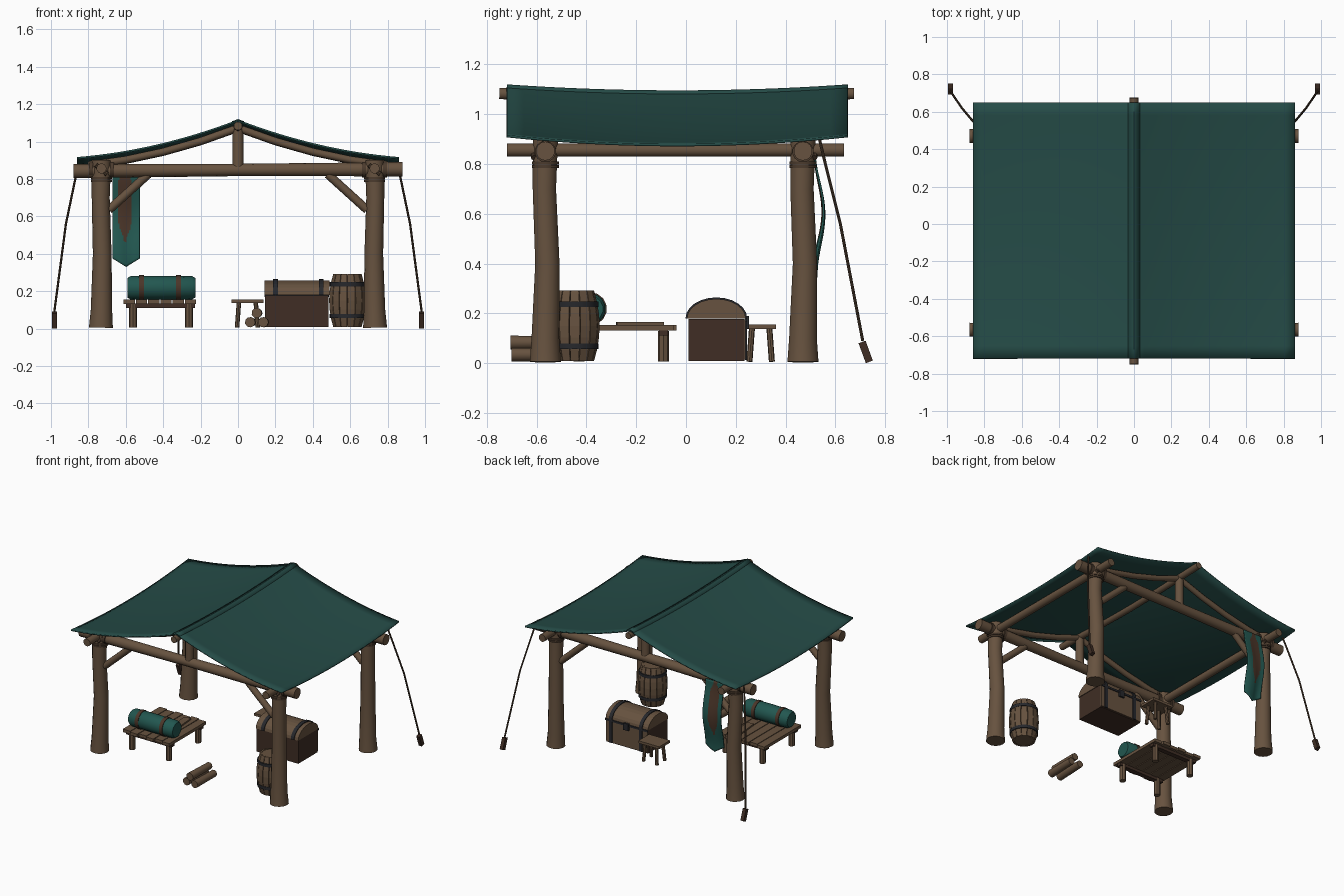
import bpy, bmesh, math
from mathutils import Vector, Euler

if "Cube" in bpy.data.objects:
    bpy.data.objects.remove(bpy.data.objects["Cube"])


def material(name, r, g, b):
    m = bpy.data.materials.new(name)
    m.use_nodes = True
    m.diffuse_color = (r, g, b, 1)
    bsdf = next(n for n in m.node_tree.nodes if n.type == 'BSDF_PRINCIPLED')
    bsdf.inputs["Base Color"].default_value = (r, g, b, 1)
    bsdf.inputs["Roughness"].default_value = 0.9
    return m


WOOD = material("wood", 0.135, 0.085, 0.05)
DARK = material("dark wood", 0.05, 0.027, 0.018)
CANVAS = material("canopy canvas", 0.018, 0.07, 0.062)
CLOTH = material("teal cloth", 0.016, 0.095, 0.08)
IRON = material("dark iron", 0.02, 0.021, 0.025)
ROPE = material("rope", 0.07, 0.043, 0.026)
LEATHER = material("leather", 0.07, 0.036, 0.022)
smooth_parts = []


def finish(name, bm, mats, smooth=False):
    bmesh.ops.recalc_face_normals(bm, faces=bm.faces)
    me = bpy.data.meshes.new(name)
    bm.to_mesh(me)
    bm.free()
    for m in mats:
        me.materials.append(m)
    ob = bpy.data.objects.new(name, me)
    bpy.context.scene.collection.objects.link(ob)
    if smooth:
        smooth_parts.append(ob)
    return ob


def tube(name, path, radii, mat, sides=14, smooth=True):
    """Capped round bar through the path points, one radius per point."""
    pts = [Vector(p) for p in path]
    if not isinstance(radii, (list, tuple)):
        radii = [radii] * len(pts)
    bm = bmesh.new()
    rings, prev, q = [], Vector((0, 0, 1)), Euler((0, 0, 0)).to_quaternion()
    for i, (p, r) in enumerate(zip(pts, radii)):
        d = (pts[min(i + 1, len(pts) - 1)] - pts[max(i - 1, 0)]).normalized()
        q = prev.rotation_difference(d) @ q
        prev = d
        angles = [2 * math.pi * k / sides for k in range(sides)]
        rings.append([bm.verts.new(p + q @ Vector((r * math.cos(a), r * math.sin(a), 0))) for a in angles])
    for a, b in zip(rings, rings[1:]):
        for k in range(sides):
            j = (k + 1) % sides
            bm.faces.new((a[k], a[j], b[j], b[k]))
    bm.faces.new(rings[0])
    bm.faces.new(rings[-1])
    return finish(name, bm, [mat], smooth)


def box(name, loc, size, mat, rot=(0, 0, 0)):
    bm = bmesh.new()
    bmesh.ops.create_cube(bm, size=1)
    for v in bm.verts:
        v.co = Euler(rot).to_matrix() @ Vector(a * b for a, b in zip(v.co, size)) + Vector(loc)
    return finish(name, bm, [mat])


def sheet(name, nu, nv, func, mats, thick, rule=None):
    """Grid surface func(u, v) with u in -1..1 and v in 0..1, given a thickness."""
    bm = bmesh.new()
    vs = [[bm.verts.new(func(2 * i / nu - 1, j / nv)) for j in range(nv + 1)] for i in range(nu + 1)]
    for i in range(nu):
        for j in range(nv):
            f = bm.faces.new((vs[i][j], vs[i + 1][j], vs[i + 1][j + 1], vs[i][j + 1]))
            if rule and rule((2 * i + 1) / nu - 1, (j + 0.5) / nv):
                f.material_index = 1
    ob = finish(name, bm, mats, True)
    mod = ob.modifiers.new("thickness", 'SOLIDIFY')
    mod.thickness = thick
    mod.offset = 0
    return ob


# Canopy: sagging cloth over the ridge, with a folded strip along the top
def canopy_z(x, y):
    s, t = abs(x) / 0.86, (y + 0.035) / 0.685
    return 1.112 - 0.2 * s - 0.13 * s * (1 - s) - (1 - t * t) * (0.024 + 0.012 * s)


def roof(half, lift):
    def point(u, v):
        x, y = half * u, -0.72 + 1.37 * v
        return x, y, canopy_z(x, y) + lift
    return point


sheet("canopy", 32, 20, roof(0.86, 0), [CANVAS], 0.01)
sheet("canopy_ridge_strip", 2, 20, roof(0.03, 0.005), [CANVAS], 0.006)

# Timber frame
FRONT, BACK, POST_X = -0.565, 0.47, 0.73
tube("ridge_pole", [(0, -0.75, 1.083), (0, -0.03, 1.068), (0, 0.675, 1.083)], 0.023, WOOD)
for y, end in ((FRONT, "front"), (BACK, "back")):
    out = math.copysign(1, y)
    tube(end + "_beam", [(-0.88, y, 0.842), (0, y, 0.848), (0.88, y, 0.852)], [0.038, 0.033, 0.038], WOOD)
    tube(end + "_king_post", [(0, y, 0.86), (0, y, 1.08)], 0.029, WOOD)
    for sx, side in ((1, "left"), (-1, "right")):
        x = sx * POST_X
        tag = f"{end}_{side}_"
        tube(tag + "post",
             [(x + sx * 0.003, y, 0.005), (x, y, 0.1), (x - sx * 0.004, y + 0.008, 0.4),
              (x + sx * 0.004, y - 0.004, 0.7), (x, y, 0.9)],
             [0.064, 0.057, 0.05, 0.048, 0.052], WOOD)
        tube(tag + "brace", [(sx * 0.69, y, 0.635), (sx * 0.48, y, 0.825)], 0.023, WOOD, 10)
        tube(tag + "rafter",
             [(sx * a, y, canopy_z(a, y) - 0.03) for a in (0, 0.2, 0.4, 0.6, 0.8)], 0.02, WOOD, 10)
        # Rope lashing at the joint
        for k in (-1, 1):
            tube(tag + "beam_lashing", [(x + k * 0.056 - 0.01, y, 0.85), (x + k * 0.056 + 0.01, y, 0.85)],
                 0.043, ROPE)
        for z in (0.79, 0.805):
            tube(tag + "post_lashing", [(x, y, z - 0.006), (x, y, z + 0.006)], 0.056, ROPE)
        tube(tag + "lashing_knot", [(x - 0.03, y + out * 0.045, 0.875), (x + 0.03, y + out * 0.045, 0.825)],
             0.013, ROPE, 8)
for sx, side in ((1, "left"), (-1, "right")):
    tube(side + "_side_beam", [(sx * POST_X, -0.72, 0.856), (sx * POST_X, 0.635, 0.856)], 0.027, WOOD)
    # Guy rope and stake at the back corner
    tube(side + "_guy_rope", [(sx * 0.845, 0.535, 0.905), (sx * 0.87, 0.56, 0.8), (sx * 0.92, 0.62, 0.56),
                              (sx * 0.982, 0.71, 0.09)], 0.006, ROPE, 8)
    box(side + "_stake", (sx * 0.982, 0.722, 0.045), (0.026, 0.03, 0.085), DARK, (0.35, 0, 0))


# Hanging banner with a painted emblem
def banner_point(u, v):
    return (-0.598 + 0.073 * u, 0.517 + 0.035 * math.sin(math.pi * v) ** 2 + 0.008 * math.sin(3 * u) * v,
            0.85 - v * (0.475 + 0.045 * (1 - abs(u))))


def emblem(u, v):
    return abs(u + 0.1) < 0.52 * min(1, (0.76 - v) / 0.2, (v + 0.05) / 0.2)


sheet("banner", 20, 36, banner_point, [CLOTH, LEATHER], 0.008, emblem)

# Low bench
for i in range(6):
    box("bench_plank", (-0.582 + i * 0.0655, -0.26 + 0.006 * (-1) ** i, 0.143),
        (0.06, 0.43, 0.022), WOOD)
box("bench_loose_slat", (-0.34, -0.185, 0.159), (0.05, 0.19, 0.012), WOOD, (0, 0, 0.08))
for y in (-0.43, -0.09):
    box("bench_rail", (-0.415, y, 0.122), (0.37, 0.035, 0.022), DARK)
    for x in (-0.562, -0.262):
        tube("bench_leg", [(x, y, 0.006), (x, y, 0.13)], 0.022, WOOD, 8)

# Bedroll with straps
tube("bedroll", [(x, -0.385, 0.218) for x in (-0.592, -0.575, -0.41, -0.245, -0.228)],
     [0.052, 0.062, 0.064, 0.062, 0.052], CLOTH)
for x in (-0.515, -0.318):
    tube("bedroll_strap", [(x - 0.013, -0.385, 0.218), (x + 0.013, -0.385, 0.218)], 0.067, LEATHER)

# Chest: dark box with a wooden face, arched lid and iron bands
CX, CY = 0.315, 0.122
box("chest_body", (CX, CY, 0.093), (0.34, 0.225, 0.17), DARK)
box("chest_face", (CX, CY + 0.114, 0.095), (0.34, 0.008, 0.16), WOOD)


def arch(name, x0, x1, grow, mat):
    bm = bmesh.new()
    ends = []
    for x in (x0, x1):
        ends.append([bm.verts.new((x, CY + (0.118 + grow) * math.cos(math.pi * k / 12),
                                   0.18 + (0.078 + grow) * math.sin(math.pi * k / 12))) for k in range(13)])
    for k in range(13):
        j = (k + 1) % 13
        bm.faces.new((ends[0][k], ends[0][j], ends[1][j], ends[1][k]))
    bm.faces.new(ends[0])
    bm.faces.new(ends[1])
    return finish(name, bm, [mat])


arch("chest_lid", 0.142, 0.488, 0, WOOD)
for x in (0.2, 0.445):
    arch("chest_lid_band", x - 0.013, x + 0.013, 0.006, IRON)
    box("chest_face_band", (x, CY + 0.119, 0.095), (0.026, 0.009, 0.165), IRON)
box("chest_rim_band", (CX, CY + 0.119, 0.175), (0.345, 0.009, 0.014), IRON)
box("chest_clasp", (CX, CY + 0.124, 0.165), (0.04, 0.014, 0.05), IRON)

# Stool
box("stool_seat", (0.05, 0.3, 0.146), (0.17, 0.125, 0.018), WOOD)
for sx in (-1, 1):
    for sy in (-1, 1):
        tube("stool_leg", [(0.05 + sx * 0.055, 0.3 + sy * 0.045, 0.006),
                           (0.05 + sx * 0.045, 0.3 + sy * 0.035, 0.14)], 0.012, WOOD, 8)

# Barrel: curved staves around a dark core, with iron hoops
BX, BY, STAVES = 0.585, -0.447, 14


def barrel_radius(z):
    return 0.1 - 0.022 * ((z - 0.15) / 0.14) ** 2


levels = [0.008 + 0.284 * k / 6 for k in range(7)]
bm = bmesh.new()
for s in range(STAVES):
    rows = []
    for z in levels:
        row = []
        for inset, side in ((0, -1), (0, 1), (0.014, 1), (0.014, -1)):
            a = 2 * math.pi * (s + 0.46 * side) / STAVES
            r = barrel_radius(z) - inset
            row.append(bm.verts.new((BX + r * math.cos(a), BY + r * math.sin(a), z)))
        rows.append(row)
    for a, b in zip(rows, rows[1:]):
        for k in range(4):
            bm.faces.new((a[k], a[(k + 1) % 4], b[(k + 1) % 4], b[k]))
    bm.faces.new(rows[0])
    bm.faces.new(rows[-1])
finish("barrel_staves", bm, [WOOD])
core = [0.02, 0.08, 0.15, 0.22, 0.28]
tube("barrel_core", [(BX, BY, z) for z in core], [barrel_radius(z) - 0.01 for z in core], DARK, STAVES)
for z in (0.068, 0.237):
    tube("barrel_hoop", [(BX, BY, z - 0.011), (BX, BY, z + 0.011)], barrel_radius(z) + 0.003, IRON, 28)
for z in (0.014, 0.284):
    tube("barrel_head", [(BX, BY, z - 0.004), (BX, BY, z + 0.004)], 0.07, WOOD, STAVES)

# Small stack of firewood
for x, y, z in ((0.065, -0.585, 0.034), (0.135, -0.59, 0.034), (0.1, -0.595, 0.083)):
    tube("firewood_log", [(x, y - 0.11, z), (x + 0.006, y + 0.11, z)], [0.028, 0.025], WOOD, 9)

# Smooth shading on the round and cloth parts
bpy.ops.object.select_all(action='DESELECT')
for ob in smooth_parts:
    ob.select_set(True)
bpy.context.view_layer.objects.active = smooth_parts[0]
bpy.ops.object.shade_smooth_by_angle(angle=math.radians(40))
